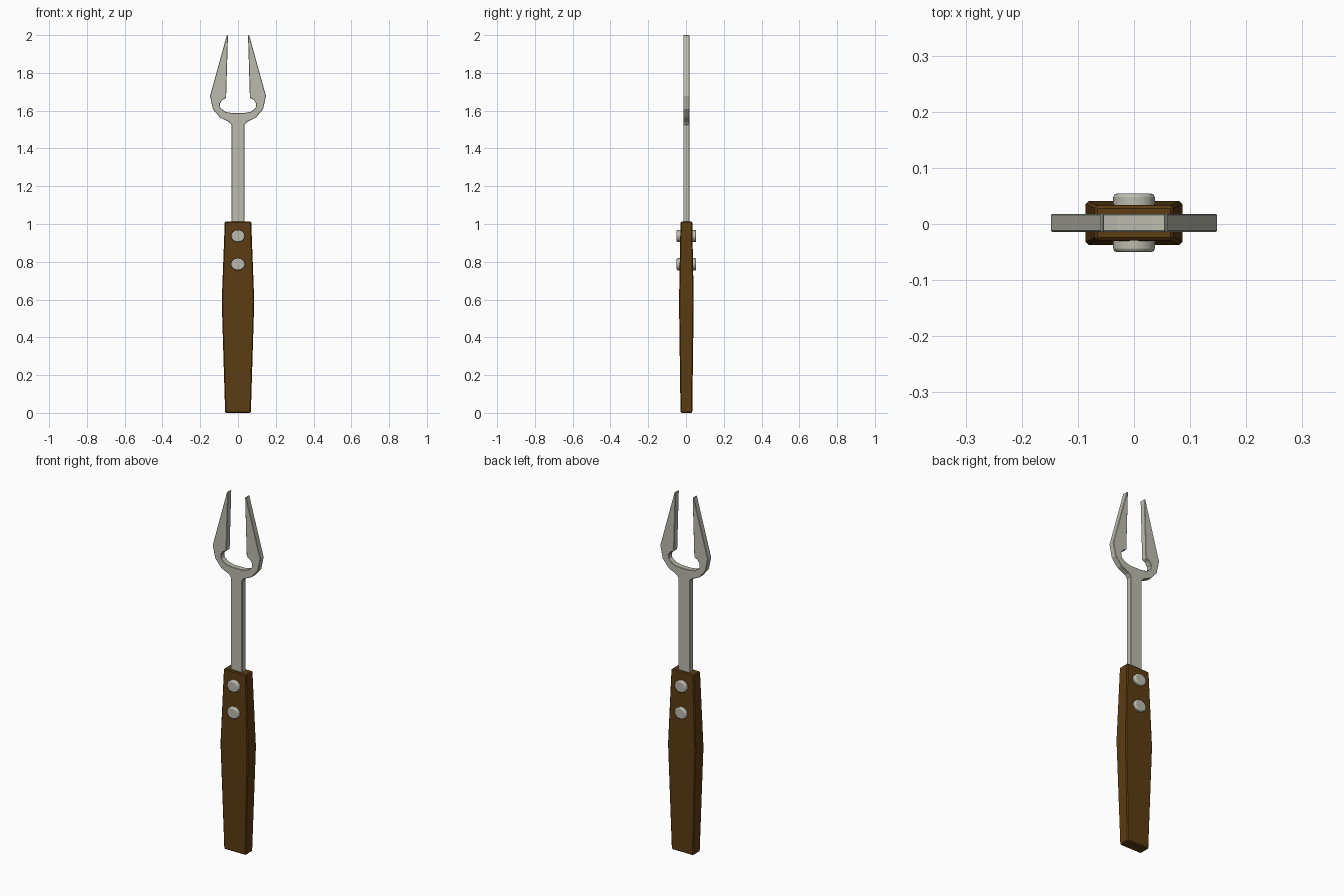
import bpy, bmesh, math

if "Cube" in bpy.data.objects:
    bpy.data.objects.remove(bpy.data.objects["Cube"])

CY = 0.002  # depth centre of the whole utensil


def material(name, rgb):
    m = bpy.data.materials.new(name)
    m.diffuse_color = (*rgb, 1)
    m.use_nodes = True
    m.node_tree.nodes["Principled BSDF"].inputs["Base Color"].default_value = m.diffuse_color
    return m


wood = material("dark wood", (0.105, 0.045, 0.006))
steel = material("brushed steel", (0.50, 0.50, 0.43))


def make(name, bm, mat, bevel=0.0, segments=1, smooth=False):
    bmesh.ops.recalc_face_normals(bm, faces=bm.faces)
    me = bpy.data.meshes.new(name)
    bm.to_mesh(me)
    bm.free()
    me.materials.append(mat)
    ob = bpy.data.objects.new(name, me)
    bpy.context.collection.objects.link(ob)
    if bevel:
        b = ob.modifiers.new("soft edges", 'BEVEL')
        b.width, b.segments, b.limit_method = bevel, segments, 'ANGLE'
        b.angle_limit = math.radians(40)
        b.use_clamp_overlap = False
    if smooth:
        bpy.ops.object.select_all(action='DESELECT')
        ob.select_set(True)
        bpy.context.view_layer.objects.active = ob
        bpy.ops.object.shade_smooth_by_angle(angle=math.radians(35))
    return ob


# Handle: rectangular sections lofted bottom to top (z, half width, half depth)
bm = bmesh.new()
rings = []
for z, w, d in [(0, 0.068, 0.031), (0.59, 0.086, 0.039), (1.012, 0.070, 0.031)]:
    rings.append([bm.verts.new((x * w, CY + y * d, z))
                  for x, y in ((-1, -1), (1, -1), (1, 1), (-1, 1))])
for a, b in zip(rings, rings[1:]):
    for i in range(4):
        j = (i + 1) % 4
        bm.faces.new((a[i], a[j], b[j], b[i]))
bm.faces.new(rings[0][::-1])
bm.faces.new(rings[-1])
make("handle", bm, wood, 0.005)

# Fork: half outline, mirrored, extruded in depth (shaft, outer prong, inner prong)
half = [(0.035, 0.90), (0.035, 1.525), (0.047, 1.54), (0.095, 1.563), (0.133, 1.608),
        (0.148, 1.678), (0.059, 2.0), (0.053, 2.0), (0.063, 1.668), (0.083, 1.657),
        (0.096, 1.638), (0.094, 1.615), (0.067, 1.594), (0.03, 1.587)]
outline = half + [(-x, z) for x, z in reversed(half)]
bm = bmesh.new()
face = bm.faces.new([bm.verts.new((x, CY - 0.016, z)) for x, z in outline])
ext = bmesh.ops.extrude_face_region(bm, geom=[face])
bmesh.ops.translate(bm, vec=(0, 0.032, 0),
                    verts=[v for v in ext["geom"] if isinstance(v, bmesh.types.BMVert)])
make("fork", bm, steel, 0.002)

# Rivets: pins passing through the handle with rounded heads on both sides
for i, z in enumerate((0.936, 0.787)):
    bm = bmesh.new()
    bmesh.ops.create_cone(bm, cap_ends=True, segments=16, radius1=0.037,
                          radius2=0.037, depth=0.104)
    for v in bm.verts:
        x, y, h = v.co
        v.co = (x, CY + h, z + y * 0.88)
    make(f"rivet_{i + 1}", bm, steel, 0.006, 2, True)
